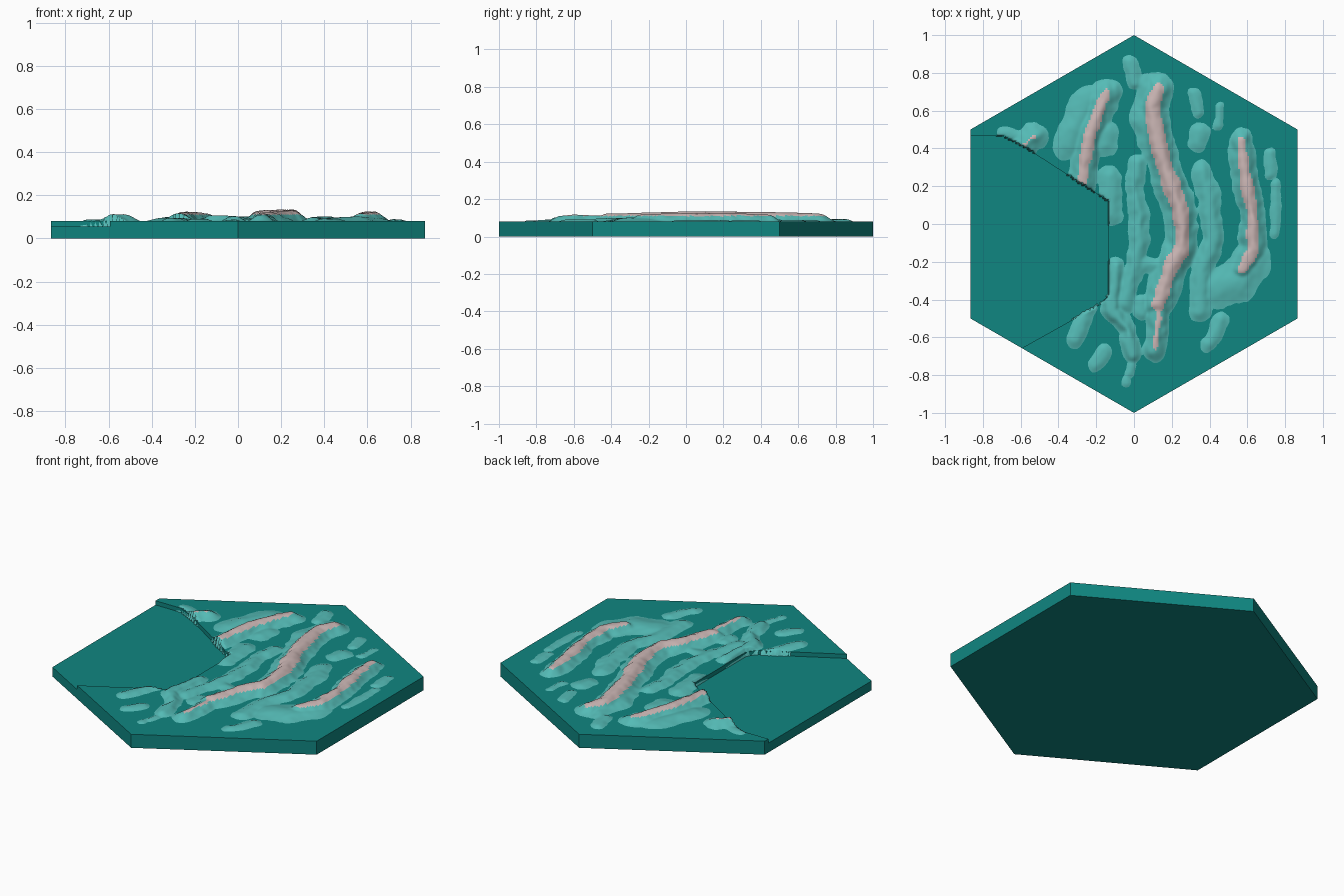
import bpy, bmesh, math
from mathutils import Vector, noise

if "Cube" in bpy.data.objects:
    bpy.data.objects.remove(bpy.data.objects["Cube"])

TOP, FLOOR, STEP = 0.08, 0.055, 0.01


def material(name, rgb):
    m = bpy.data.materials.new(name)
    m.diffuse_color = (*rgb, 1)
    m.use_nodes = True
    m.node_tree.nodes["Principled BSDF"].inputs["Base Color"].default_value = m.diffuse_color
    return m


ground = material("ground_teal", (0.005, 0.24, 0.22))
slope = material("slope_light_teal", (0.09, 0.50, 0.47))
crest = material("crest_pink_grey", (0.60, 0.47, 0.46))


def prism(name, outline, z0, z1):
    bm = bmesh.new()
    face = bm.faces.new([bm.verts.new((x, y, z0)) for x, y in outline])
    top = bmesh.ops.extrude_face_region(bm, geom=[face])["geom"]
    bmesh.ops.translate(bm, vec=(0, 0, z1 - z0),
                        verts=[g for g in top if isinstance(g, bmesh.types.BMVert)])
    bmesh.ops.recalc_face_normals(bm, faces=bm.faces)
    me = bpy.data.meshes.new(name)
    bm.to_mesh(me)
    bm.free()
    ob = bpy.data.objects.new(name, me)
    me.materials.append(ground)
    bpy.context.collection.objects.link(ob)
    return ob


# Hexagonal tile with a lowered area cut out on the left
hexagon = [(math.cos(math.radians(30 + 60 * i)), math.sin(math.radians(30 + 60 * i)))
           for i in range(6)]
recess = [(-1.1, 0.465), (-1.1, -0.365), (-0.594, -0.657), (-0.17, -0.42),
          (-0.135, -0.37), (-0.135, 0.12), (-0.60, 0.42), (-0.70, 0.465)]
recess[1:2] = [(-1.1, -0.95)]
tile = prism("hex_tile", hexagon, 0, TOP)
cutter = prism("recess_cutter", recess, FLOOR, 0.3)
cutter.hide_render = True
cut = tile.modifiers.new("recess", "BOOLEAN")
cut.operation, cut.solver, cut.object = "DIFFERENCE", "EXACT", cutter
bpy.context.view_layer.objects.active = tile
tile.select_set(True)
bpy.ops.object.modifier_apply(modifier=cut.name)
bpy.data.objects.remove(cutter)


def in_recess(x, y):
    pairs = zip(recess, recess[1:] + recess[:1])
    return all((b[0] - a[0]) * (y - a[1]) - (b[1] - a[1]) * (x - a[0]) > 0 for a, b in pairs)


segments = []


def ridge(height, width, *pts):
    """Rounded ridge along a path, lower toward its two ends."""
    n = len(pts) - 1
    for i in range(n):
        ha, hb = [height * (0.8 + 0.2 * math.sin(math.pi * k / n)) for k in (i, i + 1)]
        segments.append((*pts[i], *pts[i + 1], ha, hb, width))


# Main long ridge
ridge(0.056, 0.10, (0.13, 0.71), (0.09, 0.62), (0.12, 0.45), (0.17, 0.27), (0.23, 0.12),
      (0.26, -0.03), (0.25, -0.13), (0.19, -0.24), (0.13, -0.42))
ridge(0.040, 0.075, (0.13, -0.42), (0.12, -0.60), (0.11, -0.67))
ridge(0.024, 0.08, (0.07, 0.72), (0.05, 0.55), (0.10, 0.38))
# Left ridge with its side slope
ridge(0.046, 0.09, (-0.14, 0.70), (-0.18, 0.60), (-0.24, 0.46), (-0.27, 0.32), (-0.28, 0.20))
ridge(0.022, 0.11, (-0.25, 0.64), (-0.32, 0.50), (-0.34, 0.42))
# Right ridge with its broad foot
ridge(0.048, 0.08, (0.57, 0.44), (0.58, 0.32), (0.60, 0.18), (0.63, 0.02), (0.63, -0.13),
      (0.57, -0.24))
ridge(0.024, 0.14, (0.62, -0.20), (0.55, -0.30), (0.45, -0.34))
# Peak beside the recess
ridge(0.044, 0.09, (-0.53, 0.46), (-0.59, 0.41))
ridge(0.012, 0.05, (-0.60, 0.46), (-0.69, 0.48))
# Middle and lower low ridges
ridge(0.024, 0.065, (0.02, 0.32), (0.0, 0.20), (0.03, 0.05), (0.03, -0.10), (-0.01, -0.25),
      (-0.05, -0.42))
ridge(0.024, 0.075, (0.36, 0.28), (0.40, 0.12), (0.42, -0.08), (0.36, -0.25), (0.35, -0.46))
ridge(0.030, 0.06, (-0.09, -0.22), (-0.12, -0.46), (-0.03, -0.56), (-0.01, -0.69))
ridge(0.016, 0.06, (0.0, -0.20), (0.14, -0.22))
ridge(0.022, 0.08, (-0.13, 0.25), (-0.12, 0.05))
# Scattered small mounds: height, radius, centre, half length, lean
for h, r, x, y, half, lean in [
        (0.018, 0.05, -0.01, 0.80, 0.06, -0.2), (0.020, 0.09, -0.15, 0.45, 0.03, 0),
        (0.014, 0.045, 0.33, 0.64, 0.05, -0.3), (0.012, 0.035, 0.45, 0.57, 0.05, 0),
        (0.018, 0.07, 0.34, 0.46, 0.03, 0.2), (0.014, 0.04, 0.72, 0.32, 0.06, 0),
        (0.012, 0.04, 0.75, 0.08, 0.13, 0), (0.018, 0.06, 0.43, -0.57, 0.06, 0.5),
        (0.020, 0.06, -0.28, -0.53, 0.08, 0.4), (0.016, 0.05, -0.18, -0.71, 0.04, 0.6),
        (0.012, 0.04, -0.02, -0.77, 0.02, 0.3), (0.010, 0.03, -0.04, -0.83, 0.01, 0),
        (0.016, 0.055, 0.04, -0.44, 0.03, 0)]:
    ridge(h, r, (x - lean * half, y - half), (x + lean * half, y + half))


def height(x, y):
    """Terrain height: highest of all ridge profiles, with a wavy outline."""
    if in_recess(x, y):
        return 0.04
    wave = 0.018 * noise.noise(Vector((x * 11, y * 8, 0))) + \
        0.008 * noise.noise(Vector((x * 30, y * 22, 4)))
    best = 0
    for ax, ay, bx, by, ha, hb, w in segments:
        if not (min(ay, by) - w < y + 0.03 and y - 0.03 < max(ay, by) + w):
            continue
        dx, dy = bx - ax, by - ay
        t = max(0, min(1, ((x - ax) * dx + (y - ay) * dy) / (dx * dx + dy * dy)))
        d = max(0, math.hypot(x - ax - t * dx, y - ay - t * dy) + wave) / w
        if d < 1:
            best = max(best, (ha + (hb - ha) * t) * (0.5 + 0.5 * math.cos(math.pi * d)))
    return TOP - 0.002 + best


# Terrain surface, kept only where it rises above the tile
bm = bmesh.new()
nx, ny = 84, 95
grid = [[bm.verts.new((i * STEP, j * STEP, height(i * STEP, j * STEP)))
         for i in range(-nx, nx + 1)] for j in range(-ny, ny + 1)]
for row, above in zip(grid, grid[1:]):
    for i in range(2 * nx):
        quad = (row[i], row[i + 1], above[i + 1], above[i])
        if max(v.co.z for v in quad) > TOP:
            f = bm.faces.new(quad)
            f.smooth = True
            f.material_index = int(sum(v.co.z for v in quad) / 4 > 0.110)
bmesh.ops.delete(bm, geom=[v for v in bm.verts if not v.link_faces], context="VERTS")
me = bpy.data.meshes.new("terrain_ridges")
bm.to_mesh(me)
bm.free()
me.materials.append(slope)
me.materials.append(crest)
bpy.context.collection.objects.link(bpy.data.objects.new("terrain_ridges", me))
